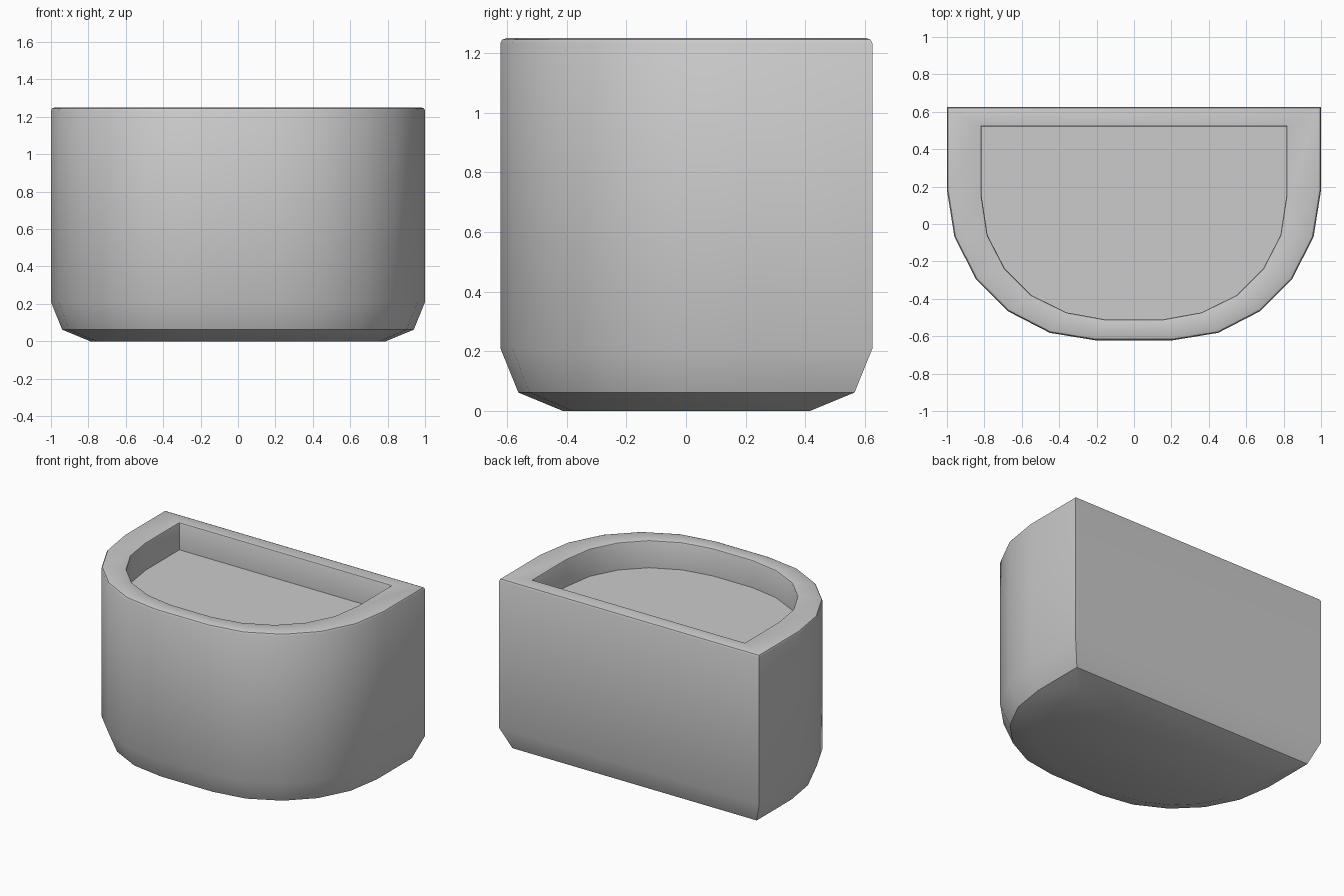
import bpy, bmesh, math
from mathutils import Vector

if "Cube" in bpy.data.objects:
    bpy.data.objects.remove(bpy.data.objects["Cube"])


def mirrored(half):
    # right half runs from the back corner round to the front
    return [Vector(p) for p in half] + [Vector((-x, y)) for x, y in reversed(half)]


def inset(pts, d):
    # mitred inward offset of a clockwise outline
    out = []
    n = len(pts)
    for i, p in enumerate(pts):
        a = (p - pts[i - 1]).normalized()
        b = (pts[(i + 1) % n] - p).normalized()
        na, nb = Vector((a.y, -a.x)), Vector((b.y, -b.x))
        out.append(p + (na + nb) * d / (1 + na.dot(nb)))
    return out


# D-shaped outlines: outer wall and recess
outer = mirrored([(1, .625), (1, .18), (.96, -.07), (.845, -.295),
                  (.673, -.467), (.45, -.582), (.205, -.622)])
inner = mirrored([(.815, .52), (.815, .15), (.783, -.06), (.69, -.24),
                  (.55, -.38), (.36, -.473), (.155, -.51)])

# Vertical section: chamfered base, wall, rounded rim, recess
section = [(outer, .21, 0), (outer, .06, .062), (outer, 0, .21),
           (outer, 0, 1.233), (outer, .006, 1.245), (outer, .02, 1.25),
           (inner, -.01, 1.25), (inner, -.003, 1.247), (inner, 0, 1.24),
           (inner, 0, 1.06)]

bm = bmesh.new()
rings = [[bm.verts.new((p.x, p.y, z)) for p in inset(o, d)] for o, d, z in section]
for lo, hi in zip(rings, rings[1:]):
    for i in range(len(lo)):
        bm.faces.new((lo[i - 1], lo[i], hi[i], hi[i - 1]))
bm.faces.new(rings[0])
bm.faces.new(rings[-1])
bmesh.ops.recalc_face_normals(bm, faces=bm.faces)

mesh = bpy.data.meshes.new("wall_planter")
bm.to_mesh(mesh)
bm.free()
planter = bpy.data.objects.new("wall_planter", mesh)
bpy.context.collection.objects.link(planter)
bpy.context.view_layer.objects.active = planter
planter.select_set(True)
bpy.ops.object.shade_smooth_by_angle(angle=math.radians(30))
